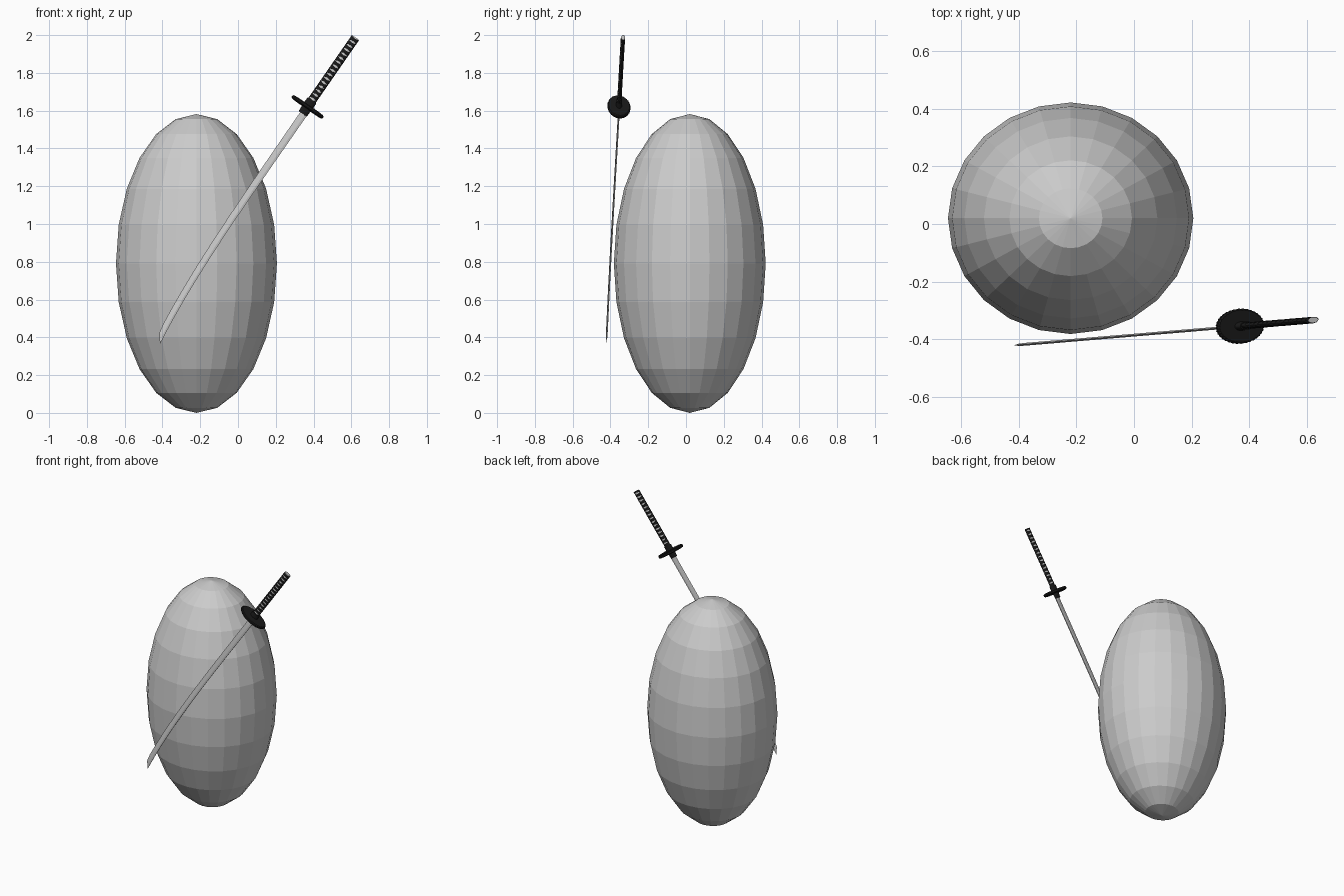
import bpy, bmesh, math
from mathutils import Matrix, Vector

if "Cube" in bpy.data.objects:
    bpy.data.objects.remove(bpy.data.objects["Cube"])

black = bpy.data.materials.new("black")
black.diffuse_color = (0.01, 0.01, 0.01, 1)
black.use_nodes = True
black.node_tree.nodes["Principled BSDF"].inputs["Base Color"].default_value = black.diffuse_color

# Sword frame: local z runs up the handle, local x across the blade, origin at the guard
FRAME = (Matrix.Translation((0.368, -0.355, 1.62))
         @ Matrix.Rotation(math.radians(4.8), 4, 'Z')
         @ Matrix.Rotation(math.radians(34.8), 4, 'Y'))


def finish(name, bm, mat=None, frame=FRAME):
    bmesh.ops.recalc_face_normals(bm, faces=bm.faces)
    bm.transform(frame)
    me = bpy.data.meshes.new(name)
    bm.to_mesh(me)
    bm.free()
    ob = bpy.data.objects.new(name, me)
    bpy.context.collection.objects.link(ob)
    if mat:
        me.materials.append(mat)
    return ob


def loft(name, rings, mat=None):
    bm = bmesh.new()
    loops = [[bm.verts.new(p) for p in r] for r in rings]
    n = len(loops[0])
    for a, b in zip(loops, loops[1:]):
        for i in range(n):
            j = (i + 1) % n
            bm.faces.new((a[i], a[j], b[j], b[i]))
    bm.faces.new(loops[0])
    bm.faces.new(loops[-1])
    return finish(name, bm, mat)


def oval(rx, ry, z, n=24, notch=0.0):
    pts = []
    for i in range(n):
        a = 2 * math.pi * i / n
        k = 1 - notch * (i % 2)
        pts.append((rx * k * math.cos(a), ry * k * math.sin(a), z))
    return pts


# Faceted egg-shaped body
bm = bmesh.new()
bmesh.ops.create_uvsphere(bm, u_segments=24, v_segments=12, radius=1)
finish("body", bm, frame=Matrix.Translation((-0.22, 0.02, 0.791))
       @ Matrix.Diagonal((0.426, 0.402, 0.791, 1)))

# Curved blade: edge, ridge and spine swept along the bend, closing on the spine at the tip
LENGTH, HALF = 1.478, 0.019
rings = []
for i in range(33):
    t = i / 32
    c = 0.004 + 0.052 * t ** 4
    h = HALF * (1.05 - 0.15 * t)
    spine = c + h
    w = 2 * h
    k = 1.0
    if t > 0.94:                                   # point
        k = max(0.03, math.sqrt(max(0, 1 - ((t - 0.94) / 0.06) ** 2)))
    z = -LENGTH * t
    rings.append([(spine - w * k, 0, z),
                  (spine - w * k * 0.3, 0.0048 * k, z),
                  (spine, 0.0032 * k, z),
                  (spine, -0.0032 * k, z),
                  (spine - w * k * 0.3, -0.0048 * k, z)])
loft("blade", rings)

# Guard with a finely notched rim, and collars on both sides of it
loft("guard", [oval(0.094, 0.056, -0.010, 72, 0.03), oval(0.100, 0.061, -0.005, 72, 0.03),
               oval(0.100, 0.061, 0.005, 72, 0.03), oval(0.094, 0.056, 0.010, 72, 0.03)], black)
loft("blade_collar", [oval(0.026, 0.009, -0.045), oval(0.028, 0.012, 0)], black)
loft("grip_collar", [oval(0.029, 0.016, 0), oval(0.028, 0.015, 0.042)], black)

# Pale grip core
TOP = 0.447
loft("grip_core", [oval(0.0205, 0.0095, 0.03), oval(0.0205, 0.0095, TOP)])

# Black wrap: two opposed helical ribbons leaving diamond windows on the flat sides
PITCH, START = 0.0264, 0.036
turns = (TOP - START) / PITCH
STEPS = 16
for name, sign in (("wrap_left", 1), ("wrap_right", -1)):
    bm = bmesh.new()
    prev = None
    for i in range(int(turns * STEPS) + 1):
        # angle is measured from the flat front face
        a = -math.pi / 2 + sign * 2 * math.pi * i / STEPS
        z = START + PITCH * i / STEPS
        lo, hi = max(START, z - PITCH * 0.27), min(TOP, z + PITCH * 0.27)
        x, y = 0.0235 * math.cos(a), 0.0115 * math.sin(a)
        cur = [bm.verts.new((x, y, lo)), bm.verts.new((x, y, hi)),
               bm.verts.new((x * 0.87, y * 0.82, hi)), bm.verts.new((x * 0.87, y * 0.82, lo))]
        if prev:
            for j in range(4):
                k = (j + 1) % 4
                bm.faces.new((prev[j], prev[k], cur[k], cur[j]))
        else:
            bm.faces.new(cur)
        prev = cur
    bm.faces.new(prev)
    finish(name, bm, black)
